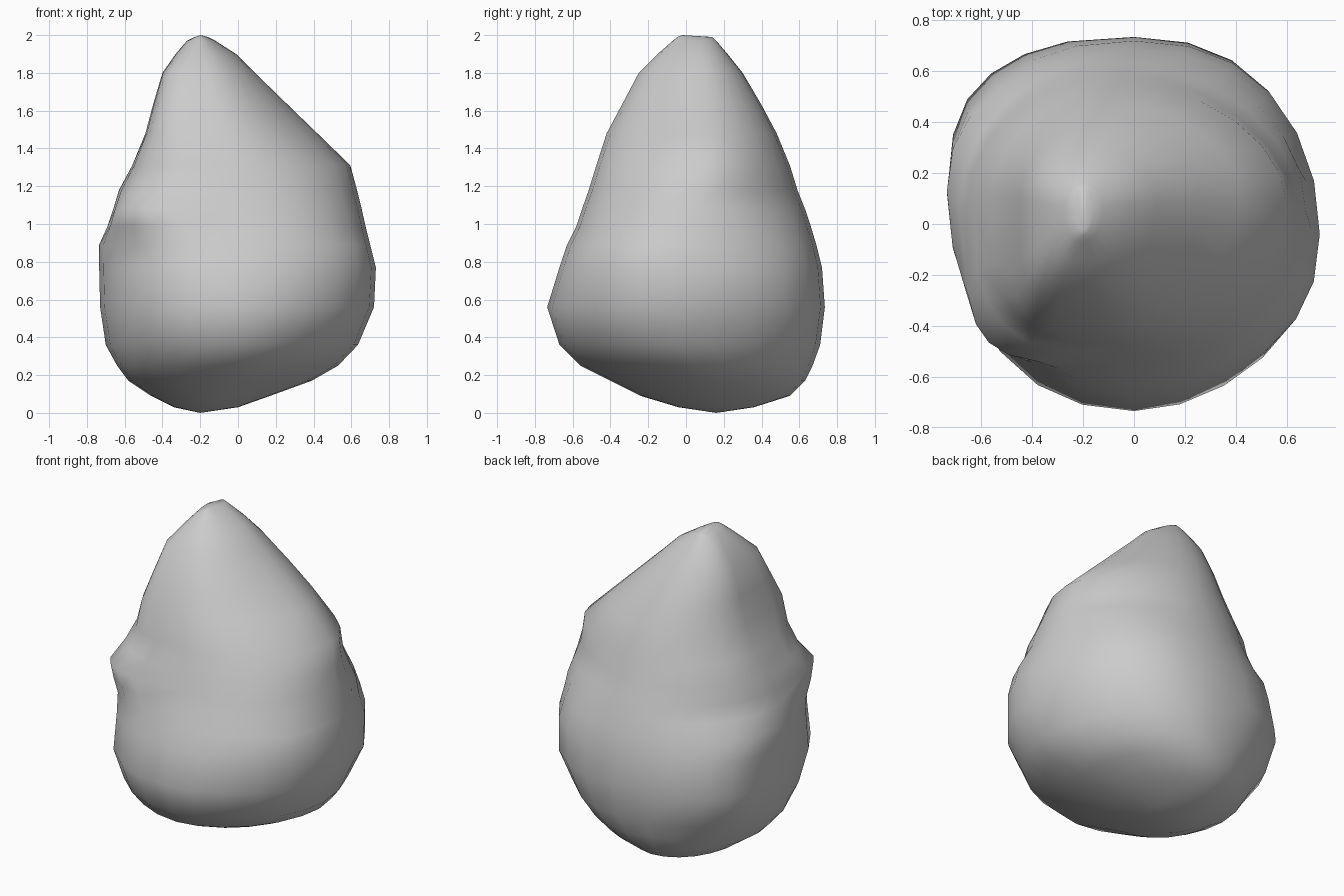
import bpy, bmesh, math

# Cross-sections: z, x min, x max, y min, y max, centre x, centre y
SECTIONS = [
    (0.03, -0.34, 0.00, -0.04, 0.36, -0.18, 0.16),
    (0.09, -0.46, 0.17, -0.24, 0.55, -0.14, 0.14),
    (0.17, -0.58, 0.39, -0.40, 0.63, -0.08, 0.10),
    (0.25, -0.64, 0.53, -0.56, 0.67, -0.04, 0.06),
    (0.36, -0.70, 0.635, -0.67, 0.71, 0.00, 0.04),
    (0.56, -0.73, 0.72, -0.735, 0.735, 0.00, 0.03),
    (0.77, -0.735, 0.73, -0.67, 0.72, 0.00, 0.04),
    (0.89, -0.735, 0.70, -0.63, 0.69, -0.01, 0.05),
    (0.99, -0.69, 0.675, -0.58, 0.66, -0.02, 0.05),
    (1.08, -0.66, 0.655, -0.55, 0.63, -0.02, 0.05),
    (1.18, -0.63, 0.63, -0.515, 0.59, -0.03, 0.07),
    (1.31, -0.56, 0.595, -0.475, 0.55, -0.03, 0.10),
    (1.48, -0.49, 0.42, -0.42, 0.48, -0.08, 0.10),
    (1.63, -0.45, 0.265, -0.34, 0.40, -0.12, 0.10),
    (1.80, -0.40, 0.09, -0.25, 0.30, -0.16, 0.09),
    (1.90, -0.33, -0.01, -0.15, 0.22, -0.19, 0.08),
    (1.97, -0.27, -0.12, -0.07, 0.16, -0.20, 0.07),
    (1.99, -0.23, -0.16, -0.045, 0.14, -0.20, 0.05),
]

# Corner fullness keyed by height: z, back right, back left, front left, front right
FULLNESS = [
    (0.0, 0.70, 0.70, 0.70, 0.68),
    (0.3, 0.69, 0.72, 0.70, 0.68),
    (0.55, 0.73, 0.77, 0.72, 0.70),
    (0.88, 0.73, 0.72, 0.73, 0.73),
    (1.08, 0.69, 0.70, 0.86, 0.73),
    (1.18, 0.67, 0.71, 0.80, 0.71),
    (1.31, 0.68, 0.70, 0.81, 0.70),
    (1.48, 0.69, 0.69, 0.86, 0.67),
    (1.80, 0.70, 0.70, 0.86, 0.69),
    (2.0, 0.70, 0.70, 0.74, 0.70),
]
SIDES = 24


def fullness(z, quadrant):
    for a, b in zip(FULLNESS, FULLNESS[1:]):
        if z <= b[0]:
            t = (z - a[0]) / (b[0] - a[0])
            return a[quadrant + 1] * (1 - t) + b[quadrant + 1] * t


def section_point(section, i):
    z, x0, x1, y0, y1, cx, cy = section
    angle = 2 * math.pi * i / SIDES
    c, s = math.cos(angle), math.sin(angle)
    power = math.log(fullness(z, i * 4 // SIDES)) / math.log(math.sqrt(0.5))
    ax = x1 - cx if c > 0 else x0 - cx
    ay = y1 - cy if s > 0 else y0 - cy
    # the widest point sits further forward on the right than on the left
    skew = -0.08 * c * abs(c) ** 3 if 0.3 < z < 0.95 else 0.0
    return cx + ax * abs(c) ** power, cy + skew + ay * abs(s) ** power, z


# Irregular boulder lofted through the sections
bm = bmesh.new()
rings = [[bm.verts.new(section_point(sec, i)) for i in range(SIDES)] for sec in SECTIONS]
for low, high in zip(rings, rings[1:]):
    for i in range(SIDES):
        j = (i + 1) % SIDES
        bm.faces.new((low[i], low[j], high[j], high[i]))

# Blunt bottom tip and peak
for ring, tip in ((rings[0], (-0.2, 0.16, 0.0)), (rings[-1], (-0.2, -0.02, 2.0))):
    v = bm.verts.new(tip)
    for i in range(SIDES):
        bm.faces.new((ring[i], ring[(i + 1) % SIDES], v))

bmesh.ops.recalc_face_normals(bm, faces=bm.faces)
for f in bm.faces:
    f.smooth = True
mesh = bpy.data.meshes.new("boulder")
bm.to_mesh(mesh)
bm.free()
rock = bpy.data.objects.new("boulder", mesh)
bpy.context.collection.objects.link(rock)
